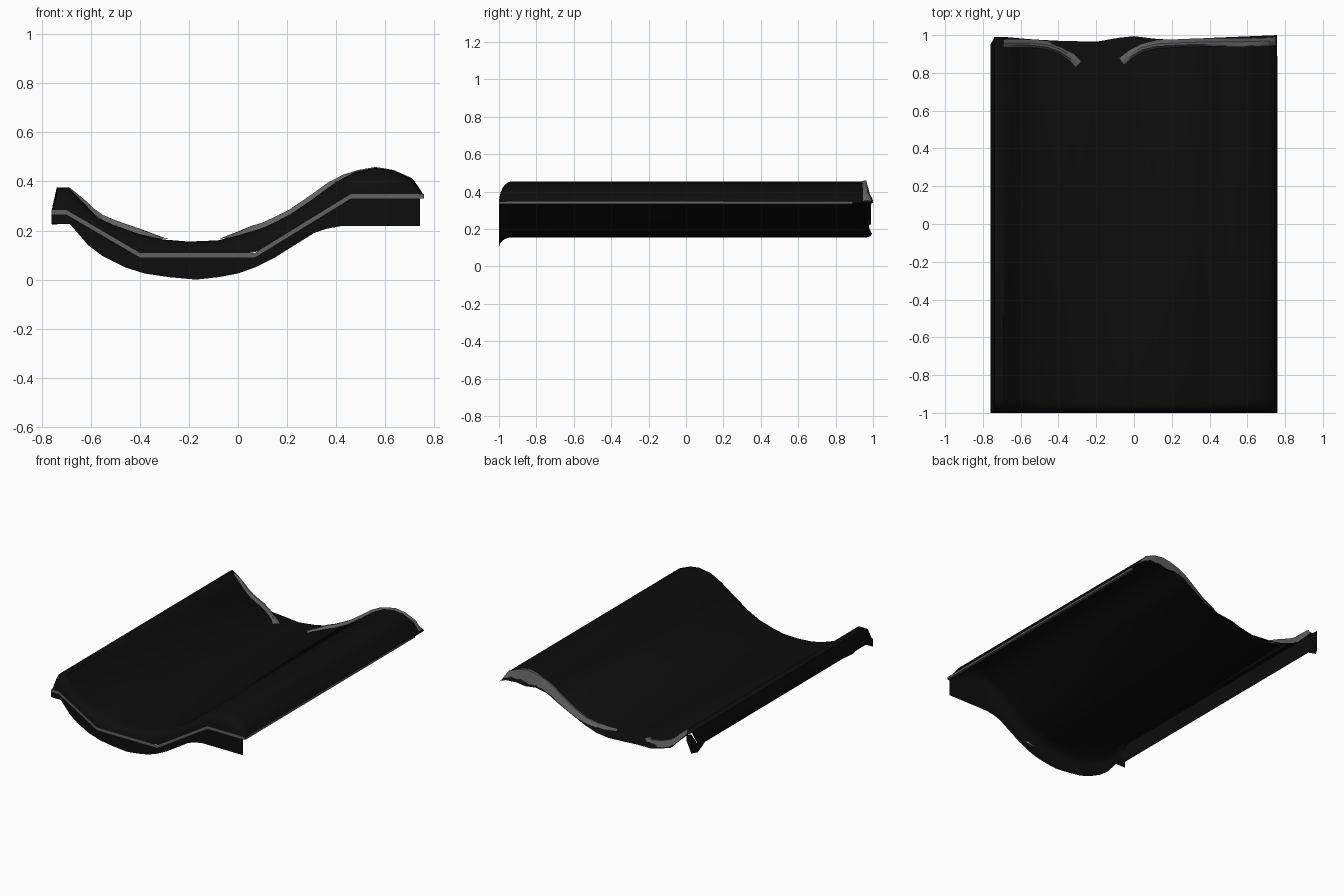
import bpy, math

if "Cube" in bpy.data.objects:
    bpy.data.objects.remove(bpy.data.objects["Cube"])


def material(name, v):
    m = bpy.data.materials.new(name)
    m.diffuse_color = (v, v, v, 1)
    m.use_nodes = True
    m.node_tree.nodes["Principled BSDF"].inputs["Base Color"].default_value = m.diffuse_color
    return m


BLACK = material("dark_glaze", 0.004)
GREY = material("grey_edge", 0.12)


def lerp(table, x):
    """Piecewise linear lookup in a list of (x, value) pairs."""
    if x <= table[0][0]:
        return table[0][1]
    for (a, u), (b, v) in zip(table, table[1:]):
        if x <= b:
            return u + (v - u) * (x - a) / (b - a)
    return table[-1][1]


def loft(name, rows, mat, angle=40):
    """Join equal-length rows of points into one sheet."""
    n = len(rows[0])
    verts = [p for r in rows for p in r]
    faces = [(i * n + j, i * n + j + 1, (i + 1) * n + j + 1, (i + 1) * n + j)
             for i in range(len(rows) - 1) for j in range(n - 1)]
    me = bpy.data.meshes.new(name)
    me.from_pydata(verts, [], faces)
    me.materials.append(mat)
    ob = bpy.data.objects.new(name, me)
    bpy.context.collection.objects.link(ob)
    bpy.ops.object.select_all(action='DESELECT')
    ob.select_set(True)
    bpy.context.view_layer.objects.active = ob
    bpy.ops.object.shade_smooth_by_angle(angle=math.radians(angle))
    return ob


# Wave cross-section, front seam line, and skirt bottom
WAVE = [(-.76, .27), (-.755, .30), (-.738, .375), (-.69, .375), (-.64, .325), (-.57, .25),
        (-.5, .22), (-.4, .185), (-.3, .163), (-.2, .155), (-.08, .16), (0, .18),
        (.1, .21), (.2, .257), (.3, .325), (.4, .398), (.48, .44), (.56, .455),
        (.63, .445), (.71, .41), (.742, .365), (.757, .34)]
SEAM = [(-.76, .275), (-.7, .275), (-.4, .1), (.07, .1), (.46, .34), (.757, .34)]
HEM = [(-.76, .227), (-.685, .227), (-.61, .14), (-.55, .095), (-.46, .05), (-.38, .025),
       (-.28, .01), (-.17, 0), (-.08, .01), (0, .025), (.07, .05), (.15, .09),
       (.23, .14), (.31, .19), (.36, .207), (.42, .218), (.74, .218)]
# Back edge outline and how far the back edge folds down
BACK = [(-.76, .95), (-.735, .995), (-.55, .978), (-.4, .97), (-.2, .965), (-.1, .98),
        (-.03, 1), (.05, .985), (.2, .975), (.4, .985), (.76, 1)]
DROP = [(-.74, 0), (-.69, .04), (-.4, .02), (-.3, 0), (-.06, 0), (.2, .02),
        (.4, .05), (.56, .1), (.7, .06), (.757, 0)]

# Curved tile sheet with a rounded front fold
rows = []
for k in range(6, -1, -1):
    t = math.pi / 2 * k / 6
    rows.append([(x, -.93 - .07 * math.sin(t),
                  z - (z - min(z, lerp(SEAM, x))) * (1 - math.cos(t))) for x, z in WAVE])
rows.append([(x, min(.945, lerp(BACK, x) - .005), z) for x, z in WAVE])
rows.append([(x, lerp(BACK, x), z - lerp(DROP, x)) for x, z in WAVE])
loft("tile_sheet", rows, BLACK)

# Flat skirt hanging below the front seam
xs = sorted({x for x, _ in HEM} | {x for x, _ in SEAM if x < .74})
loft("front_skirt", [[(x, -.999, lerp(SEAM, x)) for x in xs],
                     [(x, -.999, lerp(HEM, x)) for x in xs]], BLACK)

# Grey seam along the front and the right edge
loft("front_seam", [[(x, -1.001, z + .009) for x, z in SEAM],
                    [(x, -1.001, z - .009) for x, z in SEAM]], GREY)
loft("right_seam", [[(.742, y, .333), (.759, y, .333), (.759, y, .347)]
                    for y in (-1, .89)], GREY, 30)


# Raised grey bars across the back, each curling forward at its inner end
def rain_bar(name, path, height):
    dense = [((a[0] + (b[0] - a[0]) * i / 4), (a[1] + (b[1] - a[1]) * i / 4))
             for a, b in zip(path, path[1:]) for i in range(4)] + [path[-1]]
    bar = []
    for i, (x, y) in enumerate(dense):
        a, b = dense[max(i - 1, 0)], dense[min(i + 1, len(dense) - 1)]
        d = math.hypot(b[0] - a[0], b[1] - a[1])
        nx, ny = -(b[1] - a[1]) / d * .02, (b[0] - a[0]) / d * .02
        f, r = x - nx, x + nx
        h = lerp(height, x)
        bar.append([(f, y - ny, lerp(WAVE, f)),
                    (x - nx * .4, y - ny * .4, lerp(WAVE, x - nx * .4) + h),
                    (x + nx * .2, y + ny * .2, lerp(WAVE, x) + h),
                    (r, y + ny + .003, lerp(WAVE, r) - lerp(DROP, r) * .9 + .004)])
    loft(name, bar, GREY)


rain_bar("left_rain_bar", [(-.69, .955), (-.55, .955), (-.46, .945), (-.39, .92),
                           (-.33, .88), (-.295, .845)],
         [(-.69, .003), (-.6, .022), (-.4, .022), (-.3, .006)])
rain_bar("right_rain_bar", [(-.065, .86), (-.02, .895), (.04, .93), (.12, .95),
                            (.3, .958), (.56, .96), (.71, .965), (.75, .967)],
         [(-.065, .006), (.05, .022), (.38, .022), (.5, .004), (.75, .002)])

# Small tab under the back left corner
loft("back_left_tab", [[(-.758, .87, .275), (-.758, .95, .28), (-.735, .99, .36), (-.69, .98, .34)],
                       [(-.758, .87, .27), (-.758, .95, .225), (-.735, .99, .225), (-.69, .98, .3)]],
     BLACK, 20)
